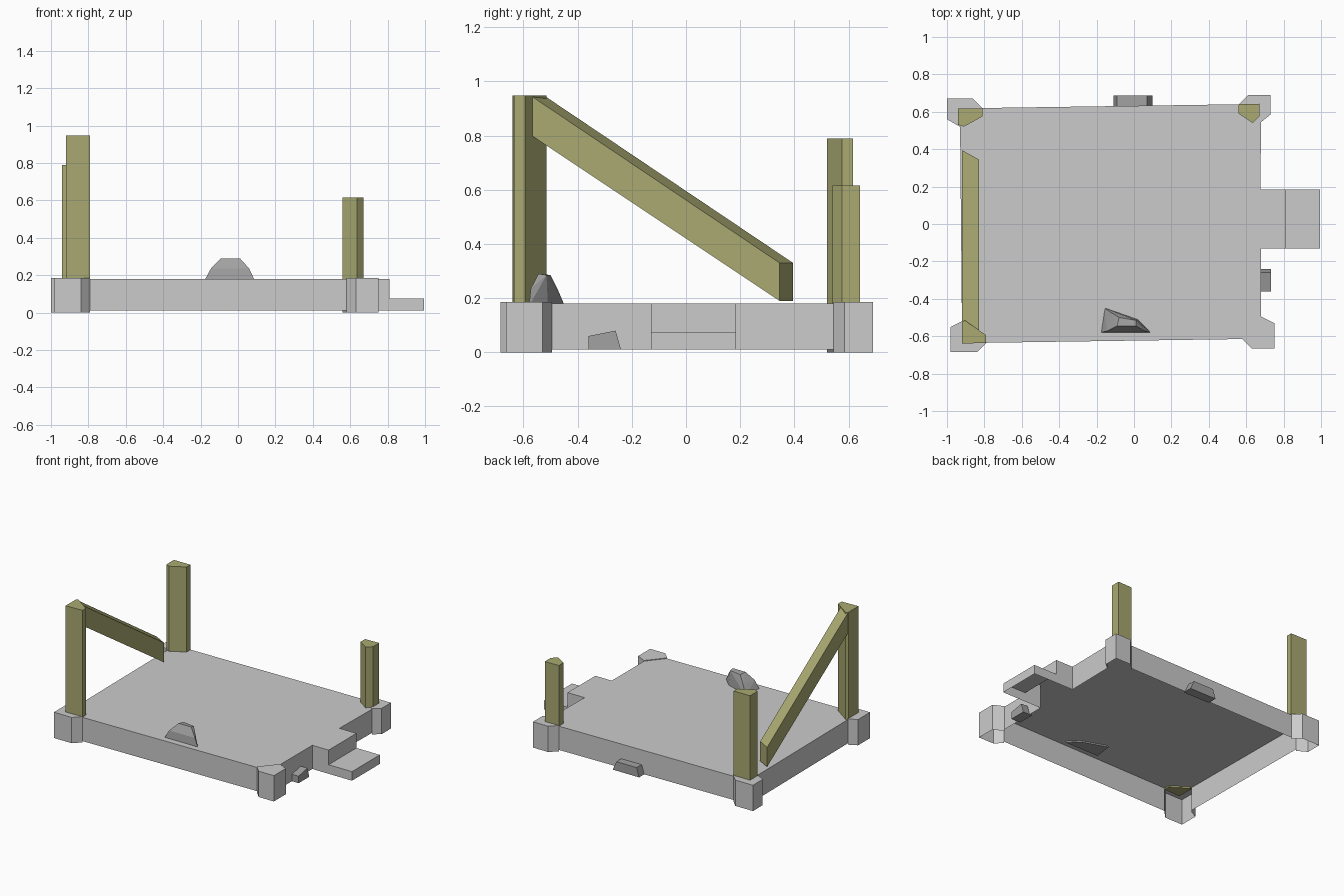
import bpy, bmesh

if "Cube" in bpy.data.objects:
    bpy.data.objects.remove(bpy.data.objects["Cube"])


def material(name, rgb):
    m = bpy.data.materials.new(name)
    m.diffuse_color = (*rgb, 1)
    m.use_nodes = True
    m.node_tree.nodes["Principled BSDF"].inputs["Base Color"].default_value = m.diffuse_color
    return m


OLIVE = material("olive_wood", (0.40, 0.40, 0.17))
DARK = material("dark_stone", (0.36, 0.36, 0.36))


def add(name, bm, mat=None):
    me = bpy.data.meshes.new(name)
    bm.to_mesh(me)
    bm.free()
    ob = bpy.data.objects.new(name, me)
    bpy.context.collection.objects.link(ob)
    if mat:
        me.materials.append(mat)
    return ob


def prism(name, pts, z0, z1, mat=None, low=None, bottom=False):
    """Extrude a counter-clockwise outline; low[i] overrides an edge's lower
    height, and a value equal to z1 leaves that side open."""
    low = low or {}
    bm = bmesh.new()
    top = [bm.verts.new((x, y, z1)) for x, y in pts]
    bm.faces.new(top)
    n = len(pts)
    for i in range(n):
        j, z = (i + 1) % n, low.get(i, z0)
        if z < z1:
            a, b = (bm.verts.new((*pts[k], z)) for k in (i, j))
            bm.faces.new((a, b, top[j], top[i]))
    if bottom:
        bm.faces.new([bm.verts.new((x, y, z0)) for x, y in reversed(pts)])
    bmesh.ops.remove_doubles(bm, verts=bm.verts, dist=1e-5)
    return add(name, bm, mat)


def hull(name, pts, mat):
    bm = bmesh.new()
    for p in pts:
        bm.verts.new(p)
    bmesh.ops.convex_hull(bm, input=bm.verts)
    bmesh.ops.dissolve_limit(bm, angle_limit=0.02, verts=bm.verts, edges=bm.edges)
    bmesh.ops.recalc_face_normals(bm, faces=bm.faces)
    return add(name, bm, mat)


# Corner blocks: open below, last edge faces the deck
blocks = {
    "front_left": [(-.92, -.52), (-.98, -.55), (-.98, -.685), (-.84, -.685), (-.79, -.635)],
    "front_right": [(.58, -.615), (.63, -.665), (.75, -.665), (.75, -.53), (.68, -.495)],
    "back_right": [(.68, .545), (.73, .585), (.73, .69), (.61, .69), (.56, .64)],
    "back_left": [(-.81, .62), (-.86, .67), (-1, .67), (-1, .56), (-.93, .52)],
}
for corner, pts in blocks.items():
    prism(corner + "_corner_block", pts, 0, .185, low={4: .18})

# Deck with the upper step, open below and at the corner blocks
b = blocks
deck = [b["front_left"][0], b["front_left"][4], b["front_right"][0], b["front_right"][4],
        (.68, -.13), (.81, -.13), (.81, .185), (.675, .185),
        b["back_right"][0], b["back_right"][4], b["back_left"][0], b["back_left"][4]]
prism("deck", deck, .01, .18, low={0: .18, 2: .18, 5: .075, 8: .18, 10: .18})

# Lower step
prism("lower_step", [(.81, -.13), (.995, -.13), (.995, .185), (.81, .185)],
      .01, .075, low={3: .075})

# Corner posts
posts = {
    "front_left_post": (.947, [(-.92, -.64), (-.79, -.635), (-.79, -.595), (-.905, -.515), (-.92, -.525)]),
    "back_left_post": (.79, [(-.94, .53), (-.91, .52), (-.81, .575), (-.81, .617), (-.94, .617)]),
    "back_right_post": (.615, [(.56, .59), (.635, .54), (.67, .575), (.67, .643), (.56, .64)]),
}
for name, (height, pts) in posts.items():
    prism(name, pts, .17, height, OLIVE, bottom=True)

# Fallen beam leaning on the front left post
hull("fallen_beam", [(x, y + dy, z) for x, dy in ((-.83, 0), (-.92, .05))
                     for y, z in ((-.57, .80), (-.57, .945), (.345, .33), (.345, .19))], OLIVE)

# Loose stones
hull("deck_stone", [(-.18, -.58, .17), (.09, -.58, .17), (.02, -.51, .17), (-.16, -.447, .17),
                    (-.145, -.573, .235), (.06, -.573, .235), (-.09, -.545, .29),
                    (.01, -.545, .29), (.01, -.515, .285), (-.08, -.50, .285),
                    (-.12, -.475, .235)], DARK)
hull("back_stone", [(x, y, z) for y in (.62, .688)
                    for x, z in ((-.11, .01), (.10, .01), (.07, .075), (-.09, .075))], DARK)
hull("side_stone", [(x, y, z) for x in (.66, .733)
                    for y, z in ((-.36, .01), (-.24, .01), (-.26, .08), (-.36, .06))], DARK)
